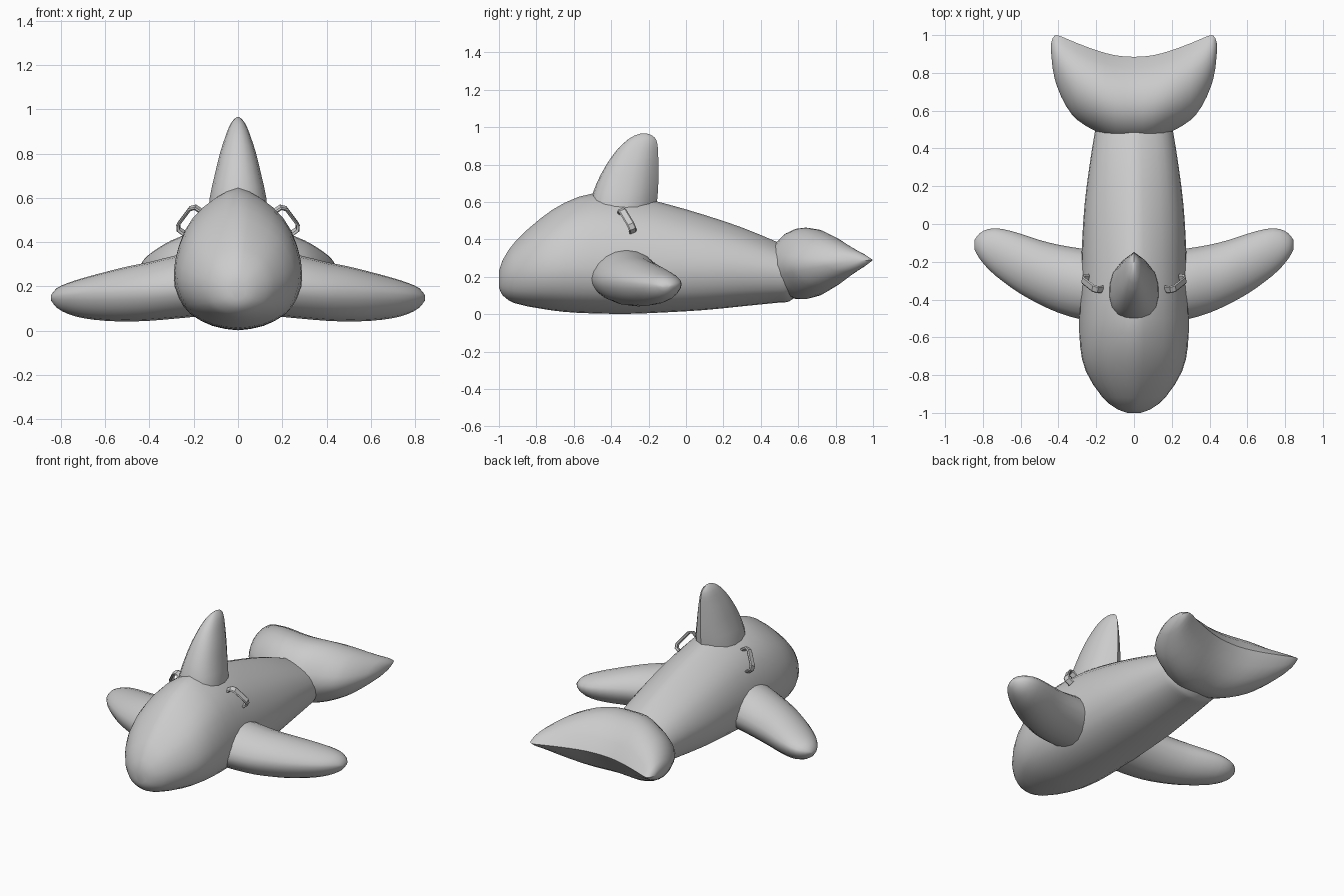
import bpy, bmesh, math
from mathutils import Vector

if "Cube" in bpy.data.objects:
    bpy.data.objects.remove(bpy.data.objects["Cube"])


def interp(keys, t):
    """Smooth (Catmull-Rom style) interpolation of rows keyed by their first value."""
    i = max(k for k in range(len(keys) - 1) if keys[k][0] <= t + 1e-9)
    a, b = keys[i], keys[i + 1]
    p, n = keys[max(i - 1, 0)], keys[min(i + 2, len(keys) - 1)]
    h = b[0] - a[0]
    u = (t - a[0]) / h
    row = []
    for c in range(1, len(a)):
        m0 = (b[c] - p[c]) / (b[0] - p[0]) * h
        m1 = (n[c] - a[c]) / (n[0] - a[0]) * h
        row.append((2*u**3 - 3*u*u + 1) * a[c] + (u**3 - 2*u*u + u) * m0
                   + (3*u*u - 2*u**3) * b[c] + (u**3 - u*u) * m1)
    return row


def stations(keys, sub=2):
    for a, b in zip(keys, keys[1:]):
        for k in range(sub):
            t = a[0] + (b[0] - a[0]) * k / sub
            yield [t] + interp(keys, t)
    yield list(keys[-1])


def loft(name, rings, mirror=False, angle=40):
    """Skin a list of equal-length closed rings and cap both ends."""
    bm = bmesh.new()
    vr = [[bm.verts.new(p) for p in r] for r in rings]
    n = len(vr[0])
    for a, b in zip(vr, vr[1:]):
        for i in range(n):
            j = (i + 1) % n
            bm.faces.new((a[i], a[j], b[j], b[i]))
    bm.faces.new(vr[0])
    bm.faces.new(vr[-1])
    bmesh.ops.remove_doubles(bm, verts=bm.verts, dist=0.0003)
    bmesh.ops.recalc_face_normals(bm, faces=bm.faces)
    me = bpy.data.meshes.new(name)
    bm.to_mesh(me)
    bm.free()
    ob = bpy.data.objects.new(name, me)
    bpy.context.collection.objects.link(ob)
    if mirror:
        ob.modifiers.new("mirror", "MIRROR").use_mirror_merge = False
    bpy.ops.object.select_all(action='DESELECT')
    bpy.context.view_layer.objects.active = ob
    ob.select_set(True)
    bpy.ops.object.shade_smooth_by_angle(angle=math.radians(angle))
    return ob


def lens(prof):
    """Closed (chord, thickness) loop from a half profile, seams at both ends."""
    return prof + [(s, -t) for s, t in prof[-2:0:-1]]


# Body: y, bottom z, top z, half width, height of widest point
body = [(-1.0, .14, .23, .035, .19), (-.98, .10, .29, .09, .195), (-.92, .06, .38, .165, .21),
        (-.78, .03, .51, .255, .235), (-.65, .012, .595, .285, .25), (-.5, .004, .645, .29, .25),
        (-.3, .002, .635, .282, .25), (-.1, .010, .588, .275, .25), (.1, .022, .53, .262, .245),
        (.3, .042, .463, .237, .24), (.5, .062, .38, .205, .225), (.55, .067, .355, .19, .22),
        (.62, .12, .32, .13, .22)]
half = [(0, 1), (.18, .955), (.36, .88), (.54, .78), (.70, .66), (.83, .51), (.92, .34), (.98, .17), (1, 0),
        (.985, -.2), (.93, -.4), (.85, -.57), (.74, -.71), (.58, -.83), (.40, -.92), (.2, -.975), (0, -1)]
loop = half + [(-x, z) for x, z in half[-2:0:-1]]
rings = []
for y, zb, zt, w, zm in stations(body):
    rings.append([(x * w, y, zm + z * ((zt - zm) if z > 0 else (zm - zb))) for x, z in loop])
loft("body", rings)

# Tail fluke: x, front y, back y, half thickness
half_tail = [(0, .43, .885, .19), (.1, .44, .893, .19), (.2, .49, .92, .172), (.3, .55, .957, .132),
             (.36, .625, .982, .095), (.41, .735, 1.0, .055), (.43, .82, .985, .03), (.44, .92, .95, .006)]
tail = [(-a, b, c, d) for a, b, c, d in half_tail[:0:-1]] + half_tail
tail_prof = lens([(0, 0), (.04, .34), (.12, .64), (.22, .86), (.34, .98), (.46, 1),
                  (.6, .93), (.74, .74), (.88, .42), (1, 0)])
rings = []
for x, y0, y1, h in stations(tail):
    ring = []
    for s, t in tail_prof:
        y = y0 + (y1 - y0) * s
        ring.append((x, y, .262 + .05 * (y - .45) + t * h))
    rings.append(ring)
loft("tail_fluke", rings)

# Side fins: x, front y, back y, seam z, height above seam, depth below seam
fin_prof = lens([(.5 - .5 * math.cos(math.pi * k / 10), math.sin(math.pi * k / 10) ** 1.15)
                 for k in range(11)])
fin = [(.12, -.53, -.15, .20, .16, .13), (.28, -.505, -.13, .19, .15, .135),
       (.4, -.47, -.11, .18, .13, .135), (.5, -.425, -.085, .175, .115, .133),
       (.6, -.37, -.052, .17, .095, .125), (.7, -.30, -.026, .165, .073, .108),
       (.77, -.24, -.026, .16, .055, .083), (.82, -.18, -.052, .155, .036, .05),
       (.845, -.135, -.085, .15, .01, .012)]
rings = [[(x, y0 + (y1 - y0) * s, zc + t * (up if t > 0 else dn)) for s, t in fin_prof]
         for x, y0, y1, zc, up, dn in stations(fin)]
loft("side_fin", rings, mirror=True)

# Dorsal fin: z, front y, back y, half width
dorsal_prof = lens([(0, 0), (.02, .35), (.08, .66), (.2, .9), (.36, 1), (.55, .98),
                    (.72, .85), (.88, .5), (1, 0)])
dorsal = [(.5, -.515, -.17, .135), (.6, -.51, -.155, .128), (.7, -.478, -.148, .106),
          (.8, -.425, -.148, .082), (.88, -.368, -.15, .056), (.93, -.315, -.158, .036),
          (.955, -.275, -.18, .018), (.966, -.24, -.21, .004)]
rings = [[(t * w, y0 + (y1 - y0) * s, z) for s, t in dorsal_prof]
         for z, y0, y1, w in stations(dorsal)]
loft("dorsal_fin", rings)

# Grab handles: flat strap swept along a bowed path
a, b = Vector((.175, -.345, .545)), Vector((.25, -.285, .445))
along = (b - a).normalized()
out = Vector((.8, -.1, .6))
out = (out - out.dot(along) * along).normalized()
side = out.cross(along) * .021
path = [(0, -.01), (0, .022), (.15, .037), (.85, .037), (1, .022), (1, -.01)]
miter = [(-1, 0), (-1, .4), (-.4, 1), (.4, 1), (1, .4), (1, 0)]
rings = []
for (s, h), (mx, my) in zip(path, miter):
    p = a.lerp(b, s) + out * h
    d = (along * mx + out * my) * .007
    rings.append([p + d + side * .7, p + d - side * .7, p + d * .3 - side, p - d - side * .7,
                  p - d + side * .7, p + d * .3 + side])
loft("grab_handle", rings, mirror=True, angle=35)
